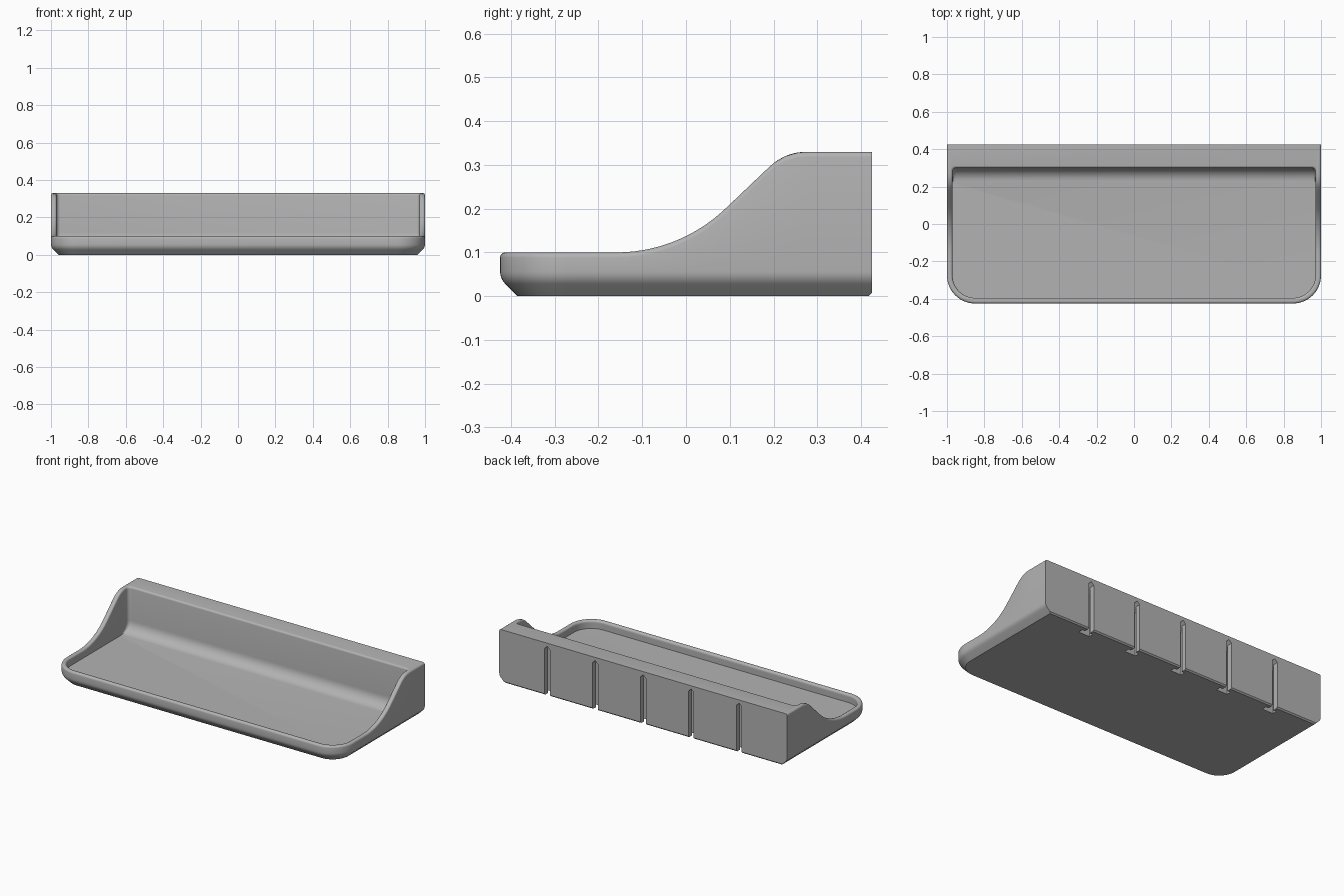
import bpy, bmesh, math

if "Cube" in bpy.data.objects:
    bpy.data.objects.remove(bpy.data.objects["Cube"])

R_CORNER, WALL, EDGE = 0.15, 0.03, 0.012      # plan corner, wall thickness, rim rounding
Y_FRONT, Y_BACK, Y_INNER = -0.425, 0.425, 0.30
FLOOR, COVE = 0.05, 0.07                      # tray floor height, cove radius at the back wall


def rim_height(y):
    """Side outline: low lip, concave sweep, straight slope, rounded shoulder, flat top."""
    if y <= -0.16:
        return 0.1
    if y <= 0.09:
        return 0.1 + 0.3625 - math.sqrt(0.3625 ** 2 - (y + 0.16) ** 2)
    if y <= 0.1917:
        return 0.2 + 0.952 * (y - 0.09)
    if y <= 0.275:
        return 0.33 - 0.121 + math.sqrt(0.121 ** 2 - (y - 0.275) ** 2)
    return 0.33


def plan(inset, y_back, r_back):
    """Tray outline seen from above: big front corners, small or square back corners."""
    half, r = 1 - inset, R_CORNER - inset
    pts = []
    for i in range(15):
        a = math.pi / 2 * (i / 14 - 1)
        pts.append((0.85 + r * math.cos(a), Y_FRONT + R_CORNER + r * math.sin(a)))
    pts += [(half, -0.275 + 0.475 * i / 24) for i in range(1, 25)]
    y_end = y_back - r_back
    pts += [(half, 0.2 + (y_end - 0.2) * i / 8) for i in range(1, 8)]
    for i in range(5):
        a = math.pi / 2 * i / 4
        pts.append((half - r_back + r_back * math.cos(a), y_end + r_back * math.sin(a)))
    return pts + [(-x, y) for x, y in reversed(pts)]


def ring(bm, inset, y_back, r_back, z=None, drop=0.0):
    """One loop of vertices, at height z or following the rim."""
    out = []
    for x, y in plan(inset, y_back, r_back):
        top = rim_height(y) - drop
        out.append(bm.verts.new((x, y, top if z is None else min(z, top))))
    return out


bm = bmesh.new()
rings = []
# Outer shell: chamfered underside blended into the upright sides
rings.append(ring(bm, 0.04, Y_BACK - 0.008, 0, 0))
rings.append(ring(bm, 0.032, Y_BACK, 0, 0.008))
for i in range(6):
    a = math.radians(45 * (1 - i / 5))
    rings.append(ring(bm, 0.041 * (1 - math.cos(a)), Y_BACK, 0, 0.057 - 0.041 * math.sin(a)))
# Rounded rim, outside then inside
for i in range(5):
    a = math.pi / 2 * i / 4
    rings.append(ring(bm, EDGE * (1 - math.cos(a)), Y_BACK, 0, drop=EDGE * (1 - math.sin(a))))
for i in range(5):
    a = math.pi / 2 * i / 4
    d = EDGE * (1 - math.sin(a))
    rings.append(ring(bm, WALL - d, Y_INNER + d, 0.02, drop=EDGE * (1 - math.cos(a))))
# Inner walls, with a cove where the back wall meets the floor
for i in range(9):
    a = math.pi / 2 * i / 8
    rings.append(ring(bm, WALL, Y_INNER - COVE * (1 - math.cos(a)), 0.02,
                      FLOOR + COVE * (1 - math.sin(a)), EDGE))
n = len(rings[0])
for lo, hi in zip(rings, rings[1:]):
    for i in range(n):
        j = (i + 1) % n
        bm.faces.new((lo[i], lo[j], hi[j], hi[i]))
bm.faces.new(list(reversed(rings[0])))        # underside
bm.faces.new(rings[-1])                       # tray floor
bmesh.ops.remove_doubles(bm, verts=bm.verts, dist=1e-5)
bmesh.ops.dissolve_degenerate(bm, dist=1e-6, edges=bm.edges)
bmesh.ops.recalc_face_normals(bm, faces=bm.faces)
mesh = bpy.data.meshes.new("tray_shelf")
bm.to_mesh(mesh)
bm.free()
tray = bpy.data.objects.new("tray_shelf", mesh)
bpy.context.collection.objects.link(tray)

grey = bpy.data.materials.new("plain grey")
grey.diffuse_color = (0.45, 0.45, 0.45, 1)
grey.use_nodes = True
grey.node_tree.nodes["Principled BSDF"].inputs["Base Color"].default_value = grey.diffuse_color
mesh.materials.append(grey)


def slot_cutter(x, half, y0, y1):
    """Upright channel with a pointed top."""
    prof = [(-half, -0.05), (half, -0.05), (half, 0.31 - half), (0, 0.31), (-half, 0.31 - half)]
    b = bmesh.new()
    f = b.faces.new([b.verts.new((x + u, y0, z)) for u, z in prof])
    ext = bmesh.ops.extrude_face_region(b, geom=[f])["geom"]
    bmesh.ops.translate(b, vec=(0, y1 - y0, 0),
                        verts=[v for v in ext if isinstance(v, bmesh.types.BMVert)])
    bmesh.ops.recalc_face_normals(b, faces=b.faces)
    me = bpy.data.meshes.new("slot_cutter")
    b.to_mesh(me)
    b.free()
    ob = bpy.data.objects.new("slot_cutter", me)
    ob.hide_render = True
    bpy.context.collection.objects.link(ob)
    return ob


# Five mounting slots in the back: narrow neck, wider hidden head
bpy.context.view_layer.objects.active = tray
tray.select_set(True)
for k in range(-2, 3):
    for half, y0, y1 in ((0.018, 0.38, 0.46), (0.038, 0.362, 0.392)):
        cutter = slot_cutter(k / 3, half, y0, y1)
        mod = tray.modifiers.new("slot", "BOOLEAN")
        mod.operation, mod.solver, mod.object = "DIFFERENCE", "EXACT", cutter
        bpy.ops.object.modifier_apply(modifier=mod.name)
        bpy.data.objects.remove(cutter)

bpy.ops.object.shade_smooth_by_angle(angle=math.radians(30))
